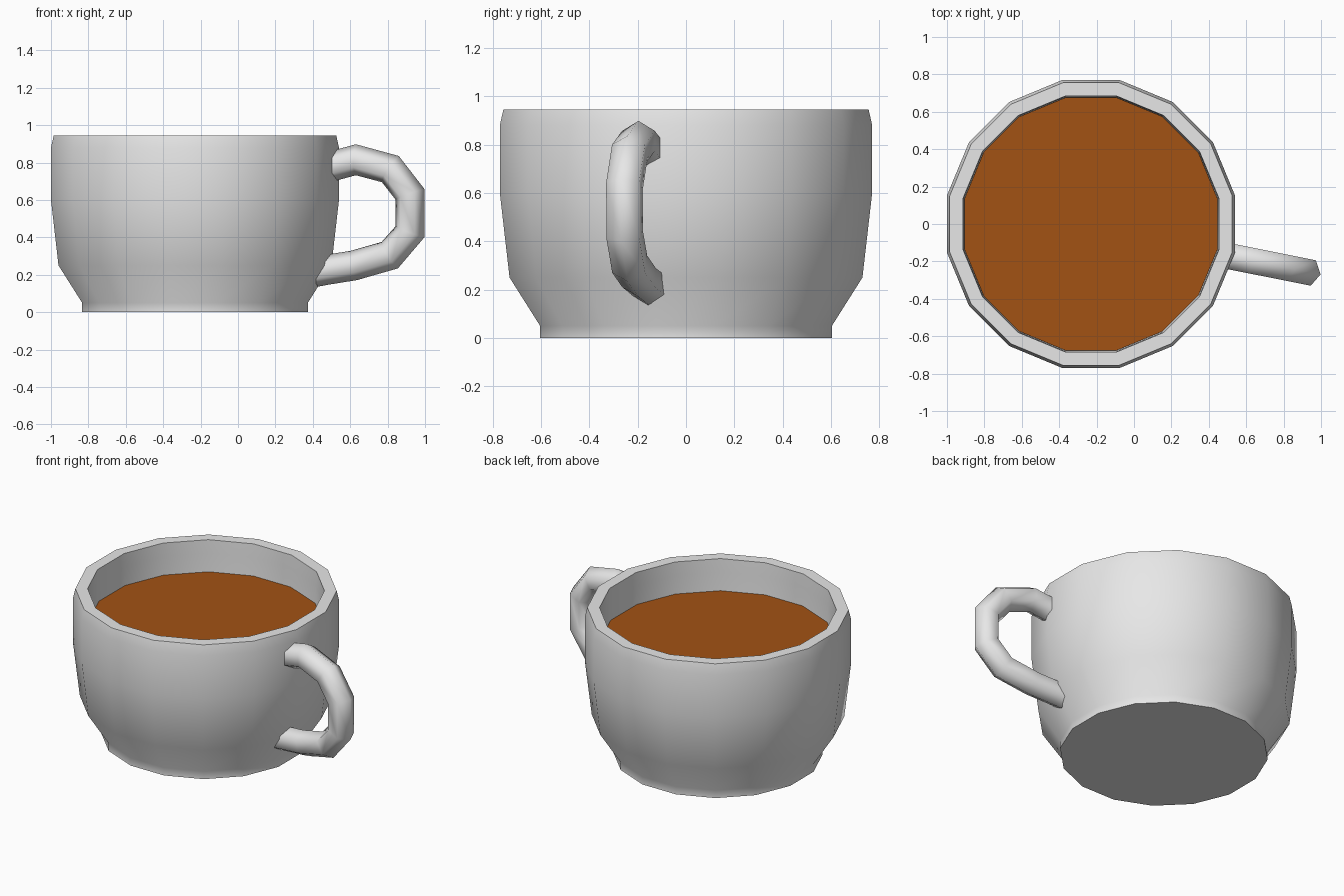
import bpy, math
from mathutils import Vector, Matrix

if "Cube" in bpy.data.objects:
    bpy.data.objects.remove(bpy.data.objects["Cube"])

CX = -0.23                 # cup axis position
STEP = math.radians(22.5)  # 16-sided cup


def material(name, rgb):
    m = bpy.data.materials.new(name)
    m.diffuse_color = (*rgb, 1)
    m.use_nodes = True
    m.node_tree.nodes["Principled BSDF"].inputs["Base Color"].default_value = m.diffuse_color
    return m


def make_tube(name, rings, mat, angle):
    """Skin a list of closed rings, cap both ends and shade smooth."""
    n = len(rings[0])
    verts = [v for ring in rings for v in ring]
    faces = []
    for i in range(len(rings) - 1):
        for j in range(n):
            k = (j + 1) % n
            faces.append((i*n + j, i*n + k, (i+1)*n + k, (i+1)*n + j))
    faces.append(tuple(reversed(range(n))))
    last = (len(rings) - 1) * n
    faces.append(tuple(range(last, last + n)))
    me = bpy.data.meshes.new(name)
    me.from_pydata(verts, [], faces)
    me.materials.append(mat)
    ob = bpy.data.objects.new(name, me)
    bpy.context.collection.objects.link(ob)
    bpy.ops.object.select_all(action='DESELECT')
    ob.select_set(True)
    bpy.context.view_layer.objects.active = ob
    bpy.ops.object.shade_smooth_by_angle(angle=math.radians(angle))
    return ob


def cup_ring(r, z):
    return [(CX + r*math.cos((j + .5)*STEP), r*math.sin((j + .5)*STEP), z)
            for j in range(16)]


china = material("light_china", (0.8, 0.8, 0.8))
brown = material("brown_drink", (0.36, 0.085, 0.007))

# Cup body: outside, rim, then inside down to the inner floor
profile = [(.615, 0), (.615, .05), (.744, .25), (.785, .60), (.785, .88),
           (.770, .945), (.698, .945), (.694, .86), (.688, .60),
           (.65, .28), (.54, .10)]
make_tube("cup_body", [cup_ring(r, z) for r, z in profile], china, 40)

# Drink surface: thin disc inside the cup
make_tube("drink", [cup_ring(.688, .732), cup_ring(.690, .74)], brown, 30)

# Handle: hexagonal tube along a path in the radial plane, mitred at bends
path = [Vector(p) for p in [(.66, .215), (.72, .226), (.872, .25), (1.067, .305),
                            (1.177, .43), (1.177, .63), (1.07, .765),
                            (.882, .815), (.77, .785), (.73, .775)]]
rings = []
for i, p in enumerate(path):
    a = (p - path[max(i-1, 0)]).normalized() if i else (path[1] - p).normalized()
    b = (path[i+1] - p).normalized() if i < len(path) - 1 else a
    t = (a + b).normalized()
    out = Vector((t.y, -t.x))
    miter = 1 / t.dot(a)
    ring = []
    for j in range(6):
        ang = j * math.pi / 3
        q = p + out * (.08 * math.cos(ang) * min(miter, 1.05))
        ring.append((q.x, -.025 - .08*math.sin(ang), q.y))
    rings.append(ring)
handle = make_tube("handle", rings, china, 65)
handle.data.transform(Matrix.Translation((CX, 0, 0)) @
                      Matrix.Rotation(-STEP/2, 4, 'Z'))

# Make all surfaces face outwards
import bmesh
for ob in bpy.data.objects:
    bm = bmesh.new()
    bm.from_mesh(ob.data)
    bmesh.ops.recalc_face_normals(bm, faces=bm.faces)
    bm.to_mesh(ob.data)
    bm.free()
